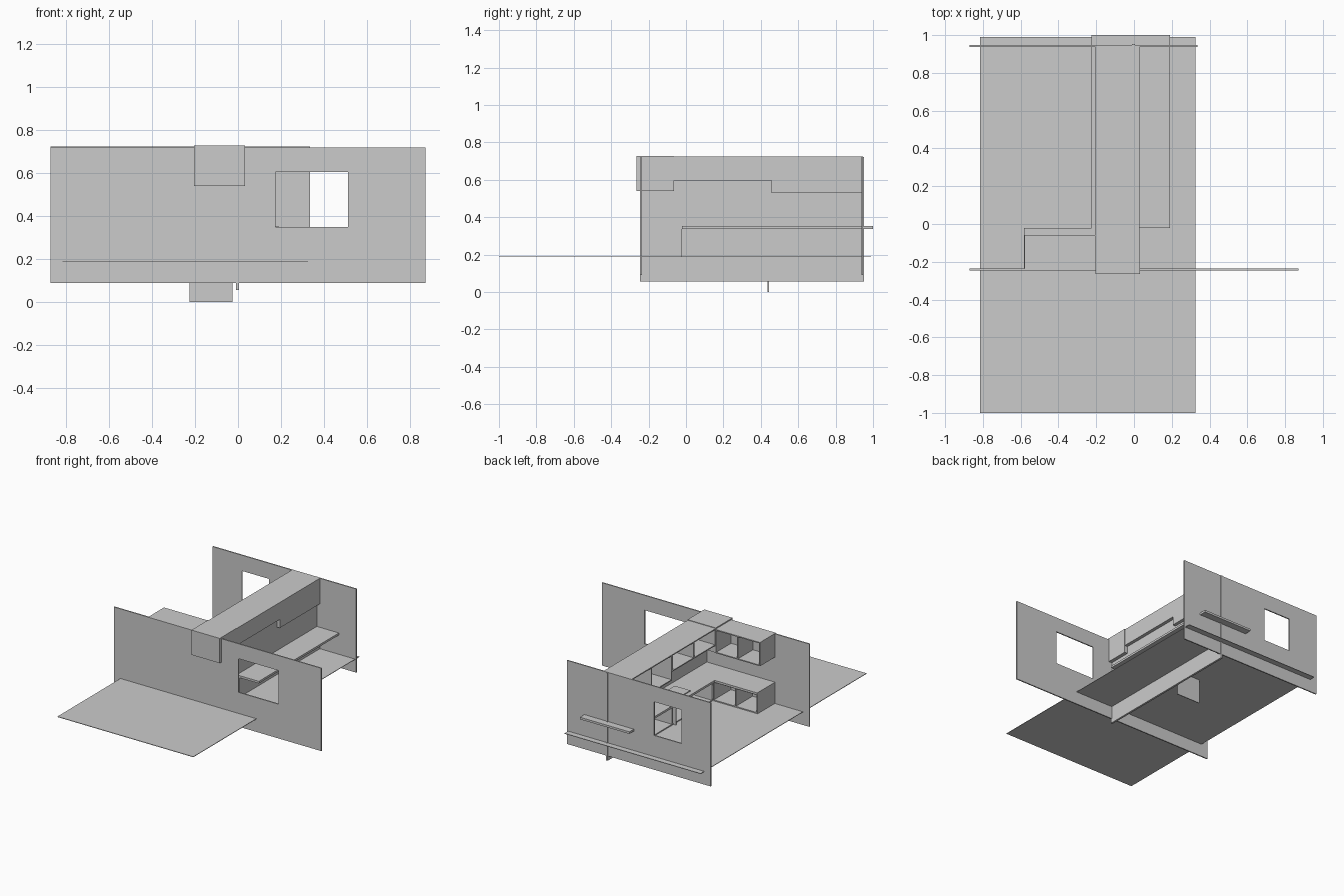
import bpy, bmesh
from mathutils import Matrix, Vector

if "Cube" in bpy.data.objects:
    bpy.data.objects.remove(bpy.data.objects["Cube"])

T = 0.008  # board thickness


def boxes(name, items):
    """One object made of axis-aligned boxes (x0,x1,y0,y1,z0,z1)."""
    bm = bmesh.new()
    for x0, x1, y0, y1, z0, z1 in items:
        m = Matrix.Translation(((x0 + x1) / 2, (y0 + y1) / 2, (z0 + z1) / 2))
        m = m @ Matrix.Diagonal((x1 - x0, y1 - y0, z1 - z0, 1))
        bmesh.ops.create_cube(bm, size=1, matrix=m)
    me = bpy.data.meshes.new(name)
    bm.to_mesh(me)
    bm.free()
    ob = bpy.data.objects.new(name, me)
    bpy.context.collection.objects.link(ob)
    return ob


def wall_with_window(name, x0, x1, y0, y1, z0, z1, win):
    """Wall along x with a rectangular opening (wx0,wx1,wz0,wz1)."""
    a, b, c, d = win
    pts = [[(x0, z0), (x1, z0), (x1, z1), (x0, z1)],
           [(a, c), (b, c), (b, d), (a, d)]]
    bm = bmesh.new()
    rings = [[[bm.verts.new((x, y, z)) for x, z in loop] for loop in pts]
             for y in (y0, y1)]
    for i in range(4):
        j = (i + 1) % 4
        for outer, inner in rings:
            bm.faces.new((outer[i], outer[j], inner[j], inner[i]))
        for k in (0, 1):
            f, g = rings[0][k], rings[1][k]
            bm.faces.new((f[i], f[j], g[j], g[i]))
    bmesh.ops.recalc_face_normals(bm, faces=bm.faces)
    me = bpy.data.meshes.new(name)
    bm.to_mesh(me)
    bm.free()
    ob = bpy.data.objects.new(name, me)
    bpy.context.collection.objects.link(ob)


def cabinet(name, x0, x1, y0, y1, z0, z1, bays, faces_x):
    """Open-fronted carcass facing -x (faces_x) or +y, split into bays."""
    parts = [(x0, x1, y0, y1, z0, z0 + T), (x0, x1, y0, y1, z1 - T, z1)]
    zi = (z0 + T, z1 - T)
    if faces_x:
        parts.append((x1 - T, x1, y0, y1, *zi))
        for i in range(bays + 1):
            p = y0 + (y1 - y0 - T) * i / bays
            parts.append((x0, x1 - T, p, p + T, *zi))
    else:
        parts.append((x0, x1, y0, y0 + T, *zi))
        for i in range(bays + 1):
            p = x0 + (x1 - x0 - T) * i / bays
            parts.append((p, p + T, y0 + T, y1, *zi))
    return boxes(name, parts)


# Floor and walls
boxes("floor", [(-0.815, 0.325, -1.0, 0.99, 0.186, 0.19)])
wall_with_window("front_wall", -0.87, 0.87, -0.245, -0.236, 0.09, 0.718,
                 (0.175, 0.512, 0.35, 0.605))
wall_with_window("back_wall", -0.87, 0.335, 0.938, 0.947, 0.09, 0.724,
                 (-0.625, -0.395, 0.35, 0.605))
boxes("partition_wall", [(-0.01, 0.005, -0.246, 0.953, 0.057, 0.722)])

# Base cabinets
cabinet("base_cabinet_run", -0.205, 0.03, -0.024, 0.938, 0.19, 0.338, 4, True)
cabinet("base_cabinet_side", -0.58, -0.205, -0.24, -0.03, 0.19, 0.338, 2, False)
boxes("base_divider_panel", [(-0.225, -0.025, 0.437, 0.443, 0.0, 0.336)])

# Worktops, including the bar on the far side of the partition
boxes("worktop", [(-0.225, 0.19, -0.022, 1.0, 0.336, 0.352),
                  (-0.582, 0.0, -0.245, -0.022, 0.336, 0.352)])
boxes("cooktop", [(-0.19, -0.06, 0.22, 0.42, 0.352, 0.359)])

# Upper cabinets
boxes("upper_corner_cabinet", [(-0.205, 0.032, -0.265, -0.064, 0.54, 0.728)])
cabinet("upper_cabinet_short", -0.205, 0.03, -0.064, 0.458, 0.595, 0.724, 2, True)
cabinet("upper_cabinet_tall", -0.205, 0.03, 0.458, 0.946, 0.53, 0.724, 2, True)
cabinet("upper_cabinet_side", -0.58, -0.205, -0.25, -0.058, 0.54, 0.72, 2, False)
